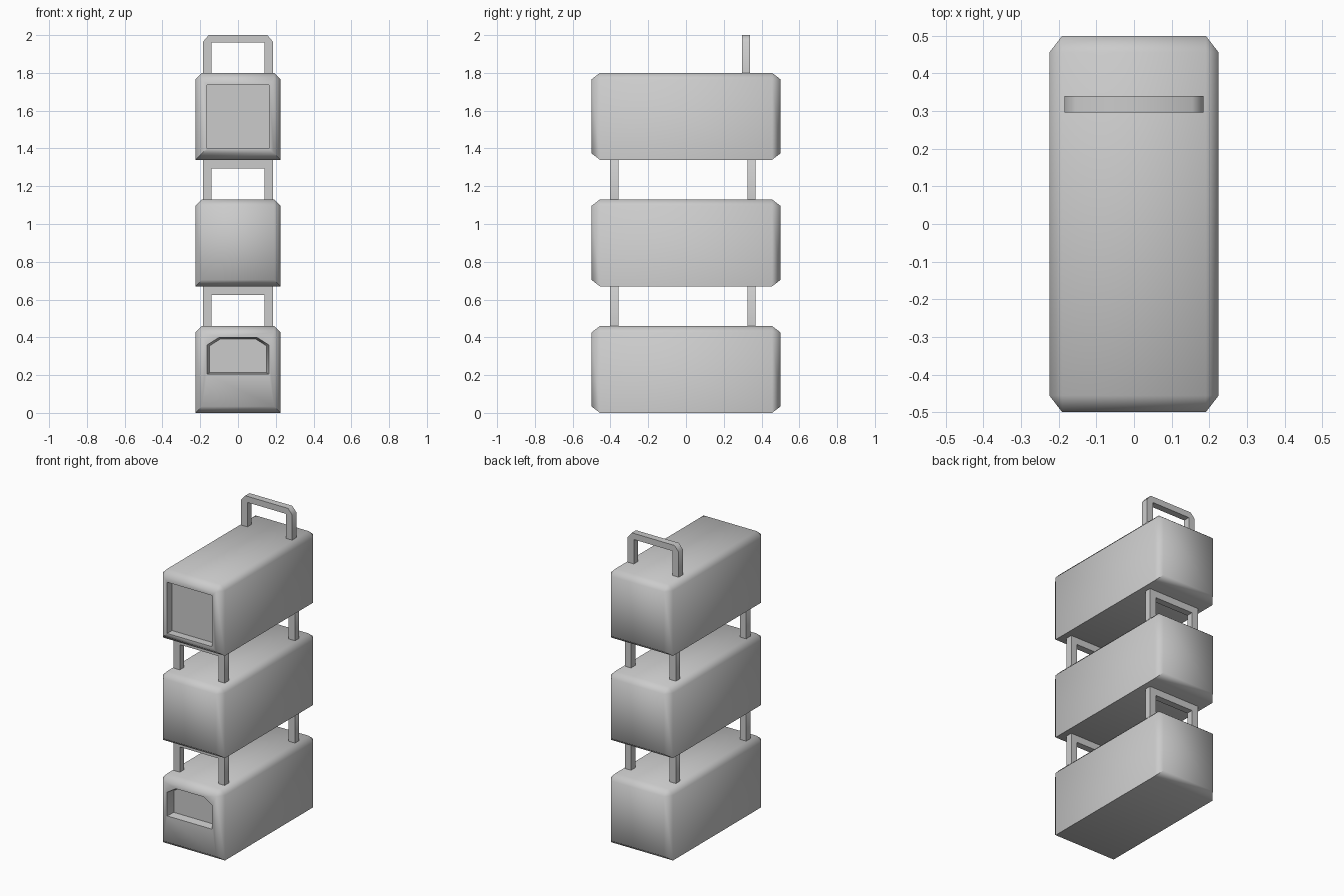
import bpy, bmesh, math
from mathutils import Matrix

if "Cube" in bpy.data.objects:
    bpy.data.objects.remove(bpy.data.objects["Cube"])


def make_object(name, bm, angle=65):
    bmesh.ops.recalc_face_normals(bm, faces=bm.faces[:])
    mesh = bpy.data.meshes.new(name)
    bm.to_mesh(mesh)
    bm.free()
    ob = bpy.data.objects.new(name, mesh)
    bpy.context.collection.objects.link(ob)
    smooth(ob, angle)
    return ob


def smooth(ob, angle):
    bpy.ops.object.select_all(action='DESELECT')
    ob.select_set(True)
    bpy.context.view_layer.objects.active = ob
    bpy.ops.object.shade_smooth_by_angle(angle=math.radians(angle))


def loft(name, rings, angle=65):
    """Solid between two outlines in the XZ plane; rings = [(y, points), (y, points)]."""
    bm = bmesh.new()
    a, b = [[bm.verts.new((x, y, z)) for x, z in pts] for y, pts in rings]
    bm.faces.new(a)
    bm.faces.new(b[::-1])
    n = len(a)
    for i in range(n):
        j = (i + 1) % n
        bm.faces.new((a[i], b[i], b[j], a[j]))
    return make_object(name, bm, angle)


def body(name, z0):
    """Chamfered block; only the two long bottom edges stay sharp."""
    stretch = 1.3
    bm = bmesh.new()
    bmesh.ops.create_cube(bm, size=1, matrix=Matrix.Translation((0, 0, z0 + 0.23))
                          @ Matrix.Diagonal((0.45, 1 / stretch, 0.46, 1)))
    edges = [e for e in bm.edges
             if not (all(v.co.z < z0 + 0.1 for v in e.verts)
                     and abs(e.verts[0].co.y - e.verts[1].co.y) > 0.1)]
    bmesh.ops.bevel(bm, geom=edges, offset=0.034, segments=1, affect='EDGES')
    bmesh.ops.scale(bm, vec=(1, stretch, 1), verts=bm.verts[:])
    return make_object(name, bm)


def recess(ob, pts, inner):
    """Cut a recess 0.05 deep in the front; inner = scale of its floor."""
    cz = (min(p[1] for p in pts) + max(p[1] for p in pts)) / 2

    def scaled(s):
        return [(x * s, cz + (z - cz) * s) for x, z in pts]

    cutter = loft("recess_cutter", [(-0.55, scaled(2 - inner)), (-0.45, scaled(inner))])
    mod = ob.modifiers.new("recess", 'BOOLEAN')
    mod.operation = 'DIFFERENCE'
    mod.solver = 'EXACT'
    mod.object = cutter
    bpy.context.view_layer.objects.active = ob
    bpy.ops.object.modifier_apply(modifier=mod.name)
    bpy.data.objects.remove(cutter)
    smooth(ob, 65)


def handle(name, y0, z0, top, bar):
    """U-shaped bar with chamfered outer corners."""
    half = [(0.185, z0 - 0.01), (0.185, top - 0.035), (0.155, top)]
    inner = [(0.14, bar), (0.14, z0 - 0.01)]
    pts = half + [(-x, z) for x, z in half[::-1]] + [(-x, z) for x, z in inner[::-1]] + inner
    loft(name, [(y0, pts), (y0 + 0.044, pts)], 50)


# Three stacked blocks
lower = body("lower_block", 0.0)
middle = body("middle_block", 0.67)
upper = body("upper_block", 1.34)

# Front recesses: square panel above, tapered slot below
recess(upper, [(-0.163, 1.40), (0.163, 1.40), (0.163, 1.735), (-0.163, 1.735)], 1.0)
recess(lower, [(-0.163, 0.205), (0.163, 0.205), (0.163, 0.36), (0.10, 0.40),
               (-0.10, 0.40), (-0.163, 0.36)], 0.92)

# Connecting frames, whose tops sink into the block above
for level, z in (("lower", 0.46), ("upper", 1.13)):
    handle(level + "_front_frame", -0.402, z, z + 0.25, z + 0.165)
    handle(level + "_back_frame", 0.325, z, z + 0.25, z + 0.165)

# Free handle on top
handle("top_handle", 0.296, 1.80, 2.0, 1.96)
